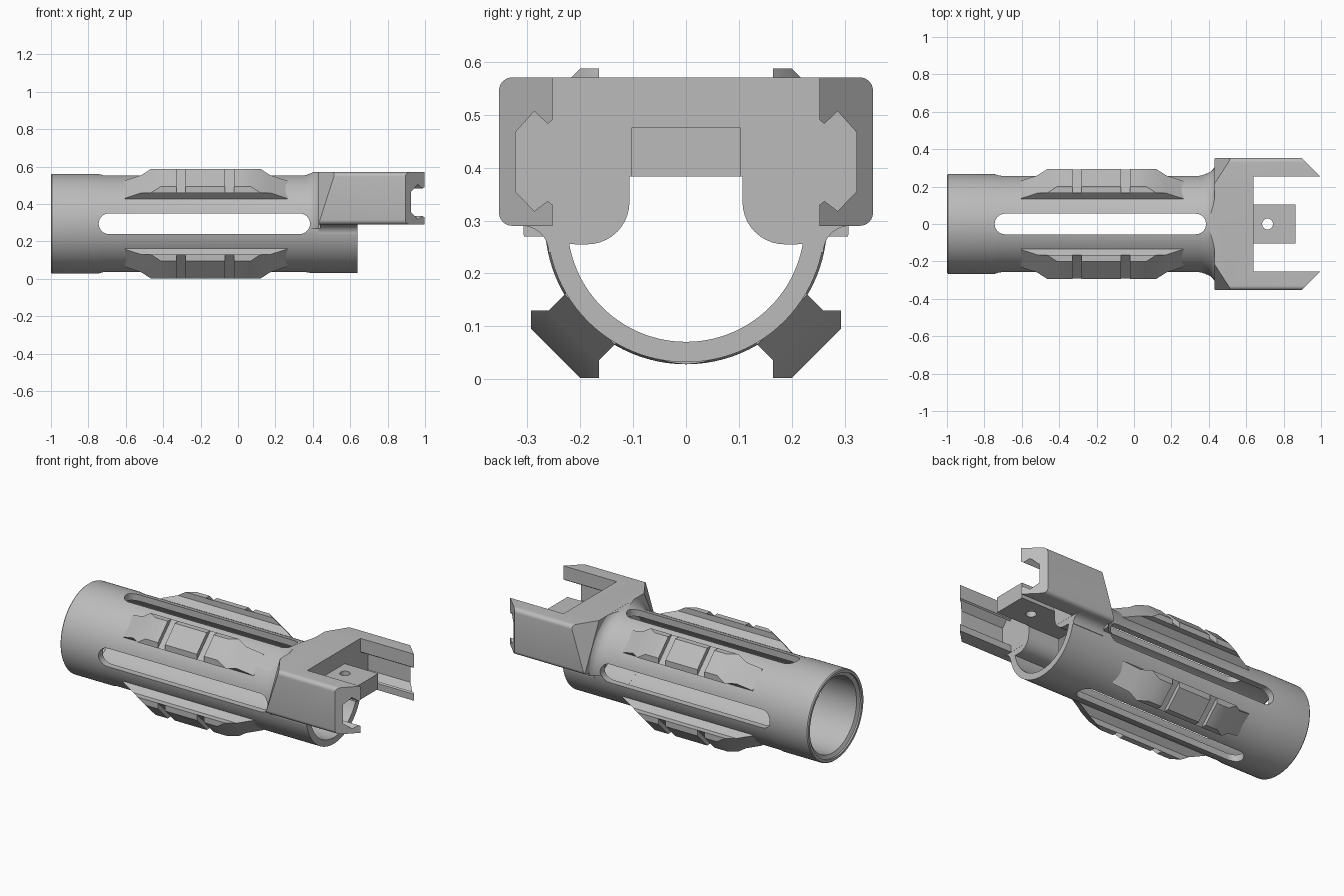
import bpy, bmesh
from math import sin, cos, pi, radians, sqrt
from mathutils import Matrix, Vector

if "Cube" in bpy.data.objects:
    bpy.data.objects.remove(bpy.data.objects["Cube"], do_unlink=True)

AXIS_Z = 0.295   # height of the barrel axis
BORE = 0.225

grey = bpy.data.materials.new("plain_grey")
grey.use_nodes = True
grey.diffuse_color = (0.5, 0.5, 0.5, 1)
grey.node_tree.nodes["Principled BSDF"].inputs["Base Color"].default_value = (0.5, 0.5, 0.5, 1)


def make(name, bm):
    bmesh.ops.recalc_face_normals(bm, faces=bm.faces)
    mesh = bpy.data.meshes.new(name)
    bm.to_mesh(mesh)
    bm.free()
    obj = bpy.data.objects.new(name, mesh)
    bpy.context.collection.objects.link(obj)
    mesh.materials.append(grey)
    return obj


def loft(name, rings):
    """Closed solid through a list of point rings."""
    bm = bmesh.new()
    rows = [[bm.verts.new(p) for p in ring] for ring in rings]
    n = len(rows[0])
    for a, b in zip(rows, rows[1:]):
        for i in range(n):
            j = (i + 1) % n
            bm.faces.new((a[i], a[j], b[j], b[i]))
    bm.faces.new(rows[0])
    bm.faces.new(rows[-1])
    return make(name, bm)


def prism(name, pts, lo, hi, axis="x"):
    place = {"x": lambda t, a, b: (t, a, b),
             "y": lambda t, a, b: (a, t, b),
             "z": lambda t, a, b: (a, b, t)}[axis]
    return loft(name, [[place(t, a, b) for a, b in pts] for t in (lo, hi)])


def lathe(name, profile, n=96):
    """Solid of revolution about the barrel axis, from (x, radius) pairs."""
    return loft(name, [[(x, r * cos(2 * pi * i / n), AXIS_Z + r * sin(2 * pi * i / n))
                        for i in range(n)] for x, r in profile])


def arc(cx, cy, r, a0, a1, n=10):
    return [(cx + r * cos(radians(a0 + (a1 - a0) * i / n)),
             cy + r * sin(radians(a0 + (a1 - a0) * i / n))) for i in range(n + 1)]


def rect(a0, a1, b0, b1):
    return [(a0, b0), (a1, b0), (a1, b1), (a0, b1)]


def mirrored(pts):
    return pts + [(-a, b) for a, b in reversed(pts)]


def combine(obj, other, operation):
    mod = obj.modifiers.new("combine", "BOOLEAN")
    mod.operation = operation
    mod.solver = "EXACT"
    mod.object = other
    deps = bpy.context.evaluated_depsgraph_get()
    mesh = bpy.data.meshes.new_from_object(obj.evaluated_get(deps))
    obj.modifiers.clear()
    obj.data = mesh
    bpy.data.objects.remove(other, do_unlink=True)


def trim(obj, point, normal):
    """Slice off everything in front of a plane and cap the cut."""
    bm = bmesh.new()
    bm.from_mesh(obj.data)
    cut = bmesh.ops.bisect_plane(bm, geom=bm.verts[:] + bm.edges[:] + bm.faces[:],
                                 plane_co=point, plane_no=Vector(normal).normalized(),
                                 clear_outer=True)
    edges = [e for e in cut["geom_cut"] if isinstance(e, bmesh.types.BMEdge)]
    bmesh.ops.holes_fill(bm, edges=edges, sides=0)
    bmesh.ops.recalc_face_normals(bm, faces=bm.faces)
    bm.to_mesh(obj.data)
    bm.free()


# Forked mount block: rounded section, sliced rear corners and tips
W, LOW, TOP, R = 0.354, 0.29, 0.571, 0.025
section = mirrored(arc(W - R, LOW + R, R, -90, 0, 6) + arc(W - R, TOP - R, R, 0, 90, 6))
block = prism("mount_block", section, 0.43, 1.0)
for s in (1, -1):
    trim(block, (0.43, s * W, LOW), (-1, s * 0.645, 0.321))
    trim(block, (0.895, s * W, LOW), (1, s, 0))

# Space between the arms with the angular rail grooves
groove = [(0.253, 0.1), (0.253, 0.33), (0.262, 0.337), (0.287, 0.318), (0.323, 0.355),
          (0.323, 0.467), (0.287, 0.507), (0.262, 0.483), (0.253, 0.49), (0.253, 0.8)]
combine(block, prism("fork_gap", mirrored(groove), 0.64, 1.1), "DIFFERENCE")

# Barrel with its slightly thicker rear collar
END = 0.6395
barrel = lathe("barrel", [(-1, 0.262), (-0.994, 0.267), (-0.75, 0.267), (-0.72, 0.263), (END, 0.263)])

# Flare blending the barrel into the block
flare = lathe("flare", [(0.34, 0.255), (0.35, 0.262), (0.37, 0.265), (0.39, 0.27),
                        (0.41, 0.28), (0.423, 0.292), (0.43, 0.305), (0.44, 0.308)])
combine(flare, prism("flare_limit", rect(-0.5, 0.5, 0.27, 0.5705), 0.3, 0.5), "INTERSECT")
combine(barrel, flare, "UNION")
combine(barrel, block, "UNION")

# Concave fillets under the block
for s in (1, -1):
    pts = arc(0.31, 0.24, 0.05, 180, 90) + [(0.31, 0.31), (0.24, 0.31), (0.24, 0.24)]
    combine(barrel, prism("fillet", [(s * a, b) for a, b in pts], 0.431, END - 0.0003), "UNION")

# Bore, then the keyed opening through the block
combine(barrel, lathe("bore", [(-1.1, 0.247), (-0.99, 0.247), (-0.98, BORE), (0.43, BORE)]), "DIFFERENCE")
keyed = (arc(0, AXIS_Z, BORE - 0.0005, -10.2, -169.8, 60)
         + arc(-0.187, 0.335, 0.08, 270, 360)
         + [(-0.107, 0.383), (0.107, 0.383)]
         + arc(0.187, 0.335, 0.08, 180, 270))
combine(barrel, prism("keyed_opening", keyed, 0.4, 0.8), "DIFFERENCE")

# Long rounded slots on four sides
for axis, c in (("y", AXIS_Z), ("z", 0)):
    slot = arc(-0.69, c, 0.055, 90, 270, 16) + arc(0.33, c, 0.055, -90, 90, 16)
    combine(barrel, prism("slot", slot, -0.4, 0.8, axis), "DIFFERENCE")
barrel.name = "barrel_and_mount"

# Centre tab with a screw hole
tab = prism("centre_tab", rect(-0.103, 0.103, 0.383, 0.476), 0.636, 0.863)
combine(tab, prism("screw_hole", arc(0.714, 0, 0.029, 0, 345, 23), 0.3, 0.6, "z"), "DIFFERENCE")

# Accessory rail: dovetail section, ramped ends, two cross grooves
rail_section = mirrored([(0.067, 0.24), (0.067, 0.3), (0.0905, 0.324), (0.066, 0.3485)])
rail = prism("rail", rail_section, -0.605, 0.265)
for x, s in ((-0.6, -1), (0.255, 1)):
    trim(rail, (x, 0, 0.262), (s * 0.46, 0, 1))
for x in (-0.305, -0.045):
    combine(rail, prism("cross_groove", rect(-0.2, 0.2, 0.3235, 0.4), x - 0.024, x + 0.024), "DIFFERENCE")

# Four copies around the barrel
rails = []
for k, name in enumerate(("upper_right", "lower_right", "lower_left", "upper_left")):
    copy = bpy.data.objects.new("rail_" + name, rail.data.copy())
    bpy.context.collection.objects.link(copy)
    copy.data.transform(Matrix.Translation((0, 0, AXIS_Z)) @ Matrix.Rotation(radians(45 + 90 * k), 4, "X"))
    rails.append(copy)
bpy.data.objects.remove(rail, do_unlink=True)

# Smooth curved walls, keep hard edges
for obj in [barrel, tab] + rails:
    bpy.ops.object.select_all(action="DESELECT")
    obj.select_set(True)
    bpy.context.view_layer.objects.active = obj
    bpy.ops.object.shade_smooth_by_angle(angle=radians(28))
